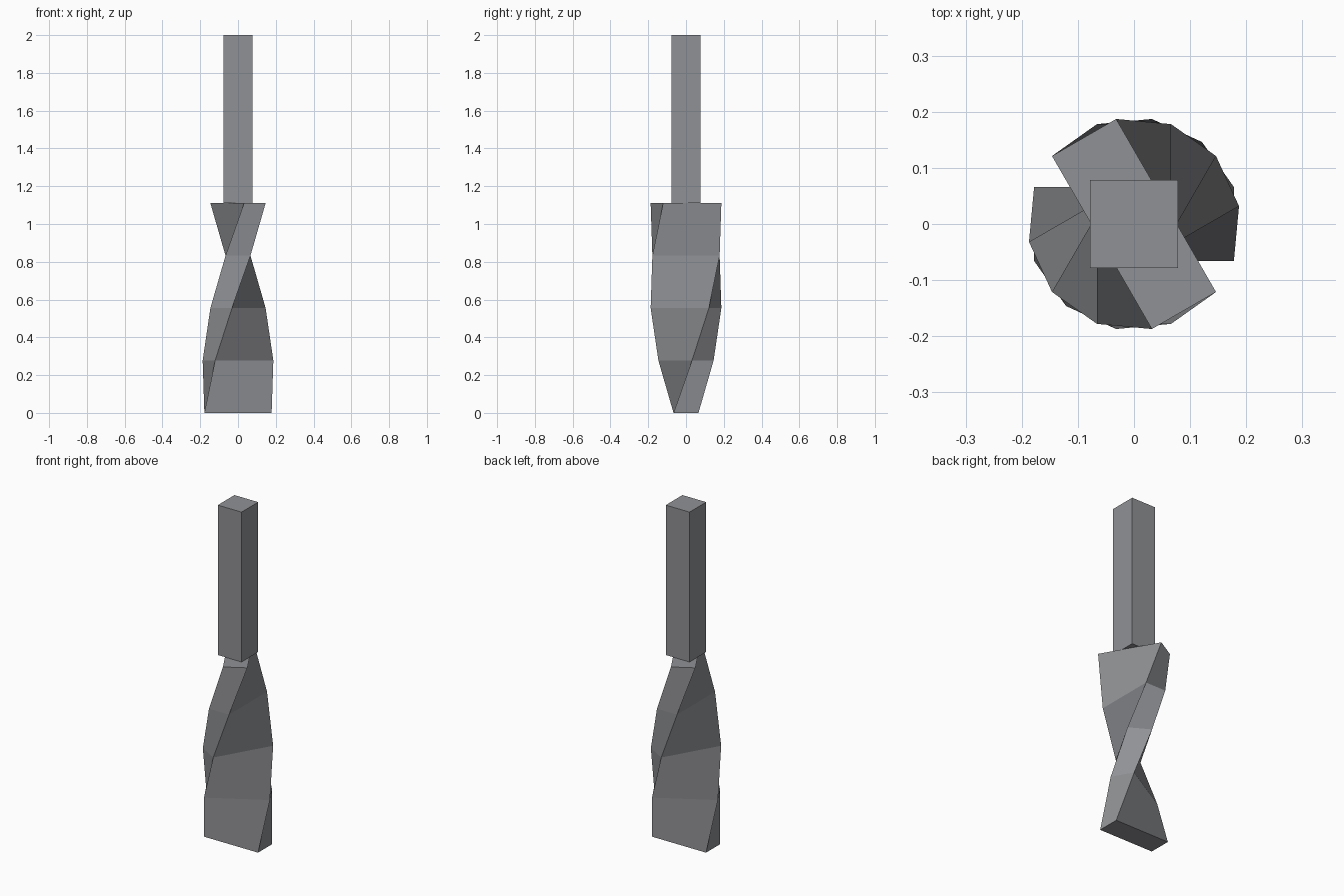
import bpy, bmesh
from math import radians
from mathutils import Matrix, Vector

cube = bpy.data.objects.get("Cube")
if cube:
    bpy.data.objects.remove(cube, do_unlink=True)

# Plain steel
steel = bpy.data.materials.new("steel_grey")
steel.use_nodes = True
STEEL = (0.28, 0.285, 0.30, 1)
steel.diffuse_color = STEEL
steel.node_tree.nodes["Principled BSDF"].inputs["Base Color"].default_value = STEEL


def twisted_bar(name, half_x, half_y, bottom, top, steps=1, twist=0):
    """Rectangular bar built from stacked rings, turned evenly up its length."""
    bm = bmesh.new()
    corners = [(-half_x, -half_y), (half_x, -half_y), (half_x, half_y), (-half_x, half_y)]
    rings = []
    for i in range(steps + 1):
        t = i / steps
        turn = Matrix.Rotation(radians(twist) * t, 3, 'Z')
        z = bottom + (top - bottom) * t
        rings.append([bm.verts.new(turn @ Vector((x, y, z))) for x, y in corners])
    for low, high in zip(rings, rings[1:]):
        for k in range(4):
            n = (k + 1) % 4
            bm.faces.new((low[k], low[n], high[n], high[k]))
    bm.faces.new(rings[0][::-1])
    bm.faces.new(rings[-1])
    mesh = bpy.data.meshes.new(name)
    bm.to_mesh(mesh)
    bm.free()
    mesh.materials.append(steel)
    obj = bpy.data.objects.new(name, mesh)
    bpy.context.collection.objects.link(obj)
    return obj


# Flat blade twisted a third of a turn, and the square shank above it
twisted_bar("twisted_blade", 0.178, 0.066, 0, 1.11, steps=4, twist=120)
twisted_bar("square_shank", 0.078, 0.078, 1.11, 2)
